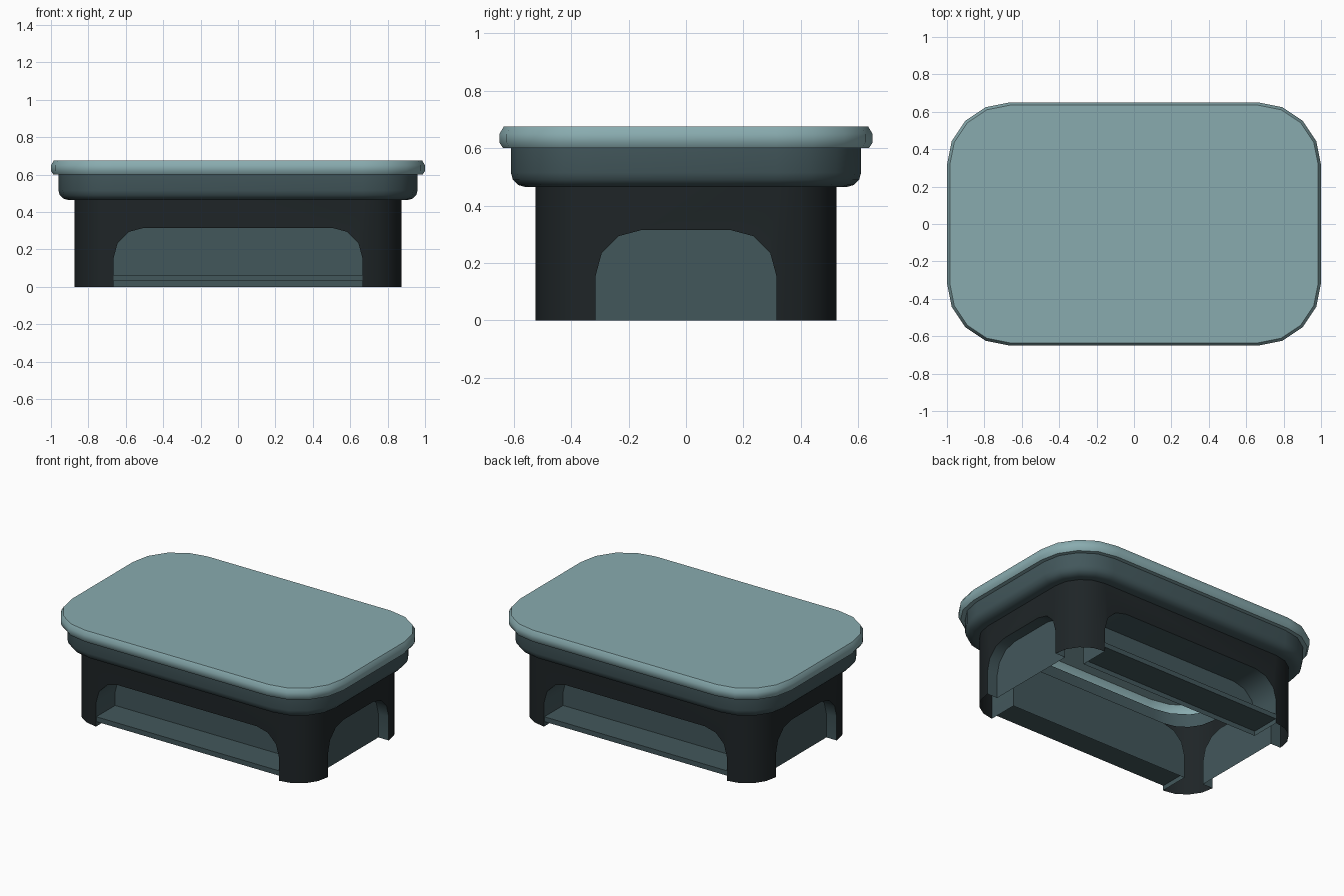
import bpy, bmesh, math
from mathutils import Vector

if "Cube" in bpy.data.objects:
    bpy.data.objects.remove(bpy.data.objects["Cube"])

CX, CY, SEG = 0.665, 0.315, 4      # shared corner centres of every rounded outline
R_BASE, Z_BASE = 0.21, 0.465       # base wall offset and height
ARCH_R, ARCH_Z = 0.16, 0.155       # arch corner radius and springing height


def material(name, rgb):
    m = bpy.data.materials.new(name)
    m.diffuse_color = (*rgb, 1)
    m.use_nodes = True
    m.node_tree.nodes["Principled BSDF"].inputs["Base Color"].default_value = m.diffuse_color
    return m


LIGHT = material("light_teal", (0.25, 0.41, 0.43))
MID = material("mid_teal", (0.055, 0.095, 0.105))
DARK = material("charcoal", (0.013, 0.018, 0.020))


def finish(name, bm, mat):
    bmesh.ops.remove_doubles(bm, verts=bm.verts, dist=0.0005)
    me = bpy.data.meshes.new(name)
    bm.to_mesh(me)
    bm.free()
    ob = bpy.data.objects.new(name, me)
    bpy.context.collection.objects.link(ob)
    me.materials.append(mat)
    bpy.ops.object.select_all(action='DESELECT')
    ob.select_set(True)
    bpy.context.view_layer.objects.active = ob
    bpy.ops.object.shade_smooth_by_angle(angle=math.radians(40))
    return ob


def corner(k, r, z):
    """Points of one quarter-round corner, counter-clockwise."""
    sx, sy = [(1, 1), (-1, 1), (-1, -1), (1, -1)][k]
    pts = []
    for i in range(SEG + 1):
        a = math.pi / 2 * (k + i / SEG)
        pts.append(Vector((sx * CX + r * math.cos(a), sy * CY + r * math.sin(a), z)))
    return pts


def loft(name, profile, mat, cap=False):
    """Stack rounded outlines given as (corner radius, height)."""
    bm = bmesh.new()
    rings = [[bm.verts.new(p) for k in range(4) for p in corner(k, r, z)] for r, z in profile]
    n = len(rings[0])
    for a, b in zip(rings, rings[1:]):
        for i in range(n):
            j = (i + 1) % n
            bm.faces.new((a[i], a[j], b[j], b[i]))
    if cap:
        bm.faces.new(rings[-1])
    return finish(name, bm, mat)


def side_point(k, t, depth, z):
    """Point on side k (right, back, left, front): t along the wall, depth inward."""
    a = k * math.pi / 2
    n = Vector((round(math.cos(a)), round(math.sin(a)), 0))
    tan = Vector((-n.y, n.x, 0))
    dist = (CX if k % 2 == 0 else CY) + R_BASE - depth
    return n * dist + tan * t + Vector((0, 0, z))


def half_width(k):
    return CY if k % 2 == 0 else CX


def arch(w):
    """Rounded top of the opening, left to right."""
    left = []
    for i in range(4):
        a = math.pi / 2 * i / 3
        left.append((-w + ARCH_R * (1 - math.cos(a)), ARCH_Z + ARCH_R * math.sin(a)))
    return left + [(-t, z) for t, z in reversed(left)]


# Lid and the rim beneath it
loft("lid", [(0.295, 0.60), (0.322, 0.60), (0.335, 0.62), (0.335, 0.65), (0.32, 0.675)], LIGHT, cap=True)
loft("rim", [(R_BASE, 0.465), (0.245, 0.465), (0.270, 0.472), (0.288, 0.490),
             (0.295, 0.515), (0.295, 0.60)], MID)

# Base: four rounded legs joined by arched walls
bm = bmesh.new()
for k in range(4):
    rows = [[bm.verts.new(p) for p in corner(k, R_BASE, z)] for z in (0, ARCH_Z, Z_BASE)]
    for a, b in zip(rows, rows[1:]):
        for i in range(SEG):
            bm.faces.new((a[i], a[i + 1], b[i + 1], b[i]))
    w = half_width(k)
    outline = arch(w) + [(w, Z_BASE), (-w, Z_BASE)]
    bm.faces.new([bm.verts.new(side_point(k, t, 0, z)) for t, z in outline])
finish("base", bm, DARK)

# Recessed niches behind each arch
SIDES = ["right", "back", "left", "front"]
for k, side in enumerate(SIDES):
    w = half_width(k)
    depth = 0.075 if k % 2 == 0 else 0.20
    pts = [(-w, 0)] + arch(w) + [(w, 0)]
    bm = bmesh.new()
    front = [bm.verts.new(side_point(k, t, 0, z)) for t, z in pts]
    back = [bm.verts.new(side_point(k, t, depth, z)) for t, z in pts]
    for i in range(len(pts) - 1):
        bm.faces.new((front[i], back[i], back[i + 1], front[i + 1]))
    bm.faces.new(back[::-1])
    finish(side + "_niche", bm, MID)

# Low shelves in the two long niches
for name, s in (("front_shelf", -1), ("back_shelf", 1)):
    bm = bmesh.new()
    bmesh.ops.create_cube(bm, size=1)
    bmesh.ops.scale(bm, vec=(2 * CX, 0.195, 0.032), verts=bm.verts)
    bmesh.ops.translate(bm, vec=(0, s * 0.4235, 0.047), verts=bm.verts)
    finish(name, bm, MID)
